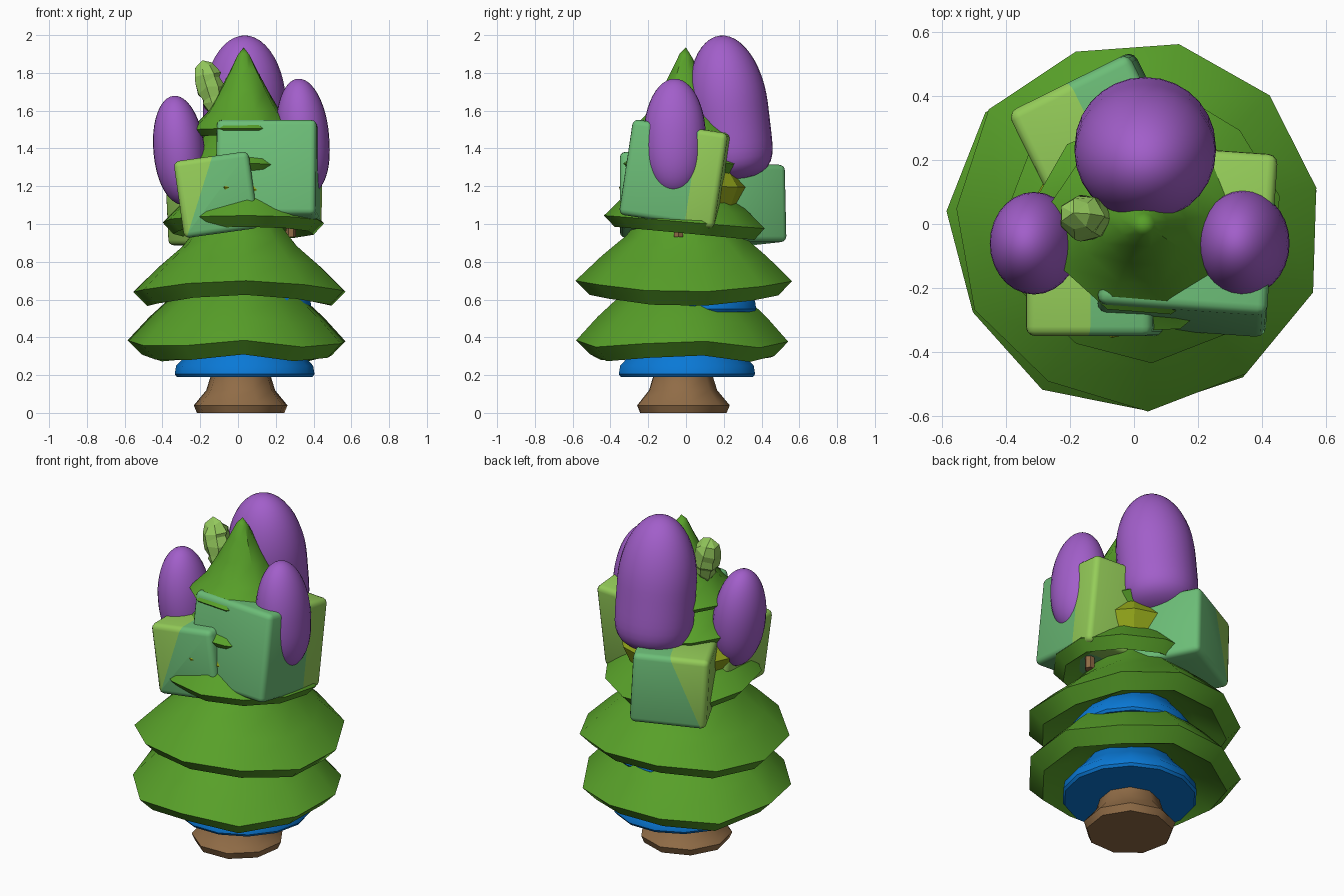
import bpy, bmesh, math, random
from mathutils import Matrix, Euler, Vector

if "Cube" in bpy.data.objects:
    bpy.data.objects.remove(bpy.data.objects["Cube"])

random.seed(4)


def mat(name, rgb):
    m = bpy.data.materials.new(name)
    m.diffuse_color = (*rgb, 1)
    m.use_nodes = True
    m.node_tree.nodes["Principled BSDF"].inputs["Base Color"].default_value = m.diffuse_color
    return m


GREEN = mat("leaf green", (0.097, 0.352, 0.022))
BLUE = mat("blue", (0.003, 0.19, 0.67))
BROWN = mat("bark brown", (0.28, 0.15, 0.062))
PURPLE = mat("purple", (0.36, 0.113, 0.59))
TEAL = mat("soft teal green", (0.15, 0.51, 0.185))
LIME = mat("light lime", (0.30, 0.61, 0.10))
CONE = mat("pale cone green", (0.30, 0.59, 0.11))
OLIVE = mat("olive yellow", (0.28, 0.37, 0.010))


def finish(name, bm, mats, smooth=40):
    bmesh.ops.recalc_face_normals(bm, faces=bm.faces[:])
    me = bpy.data.meshes.new(name)
    bm.to_mesh(me)
    bm.free()
    for m in mats:
        me.materials.append(m)
    ob = bpy.data.objects.new(name, me)
    bpy.context.collection.objects.link(ob)
    if smooth:
        for p in me.polygons:
            p.use_smooth = True
        me.set_sharp_from_angle(angle=math.radians(smooth))
    return ob


def lathe(name, profile, n, loc, material, rot=(0, 0, 0), squash=1, wave=None,
          jitter=0.0, ring_jitter=0.0, z_jitter=0.0, phase=0.0, smooth=40):
    """Stack of n-sided rings (radius, z); radius 0 closes to a point."""
    bm = bmesh.new()
    M = Matrix.Translation(loc) @ Euler(rot).to_matrix().to_4x4()
    wob = [1 + random.uniform(-jitter, jitter) for _ in range(n)]
    rings = []
    for r, z in profile:
        if r == 0:
            rings.append([bm.verts.new(M @ Vector((0, 0, z)))])
            continue
        ring = []
        for i in range(n):
            a = phase + math.tau * i / n
            k = r * wob[i] * (1 + random.uniform(-ring_jitter, ring_jitter))
            dz = (wave(a) if wave else 0) + random.uniform(-z_jitter, z_jitter)
            ring.append(bm.verts.new(M @ Vector((k * math.cos(a) * squash, k * math.sin(a), z + dz))))
        rings.append(ring)
    for a, b in zip(rings, rings[1:]):
        for i in range(n):
            j = (i + 1) % n
            vs = [a[i % len(a)], a[j % len(a)], b[j % len(b)], b[i % len(b)]]
            bm.faces.new(list(dict.fromkeys(vs)))
    for ring in (rings[0], rings[-1]):
        if len(ring) > 2:
            bm.faces.new(ring)
    return finish(name, bm, [material], smooth)


def tier(name, r, z, top, loc, wave, lip=0.075, n=11, phase=0.2):
    """Skirt of needles: hollow underside, slanted lip, gently curved top."""
    prof = [(0, z + 0.04), (r * 0.6, z + 0.01), (r * 0.87, z - lip), (r, z)] + top
    return lathe(name, prof, n, (*loc, 0), GREEN, wave=wave, jitter=0.025, phase=phase)


def gift(name, size, loc, rot, cut_co, cut_no):
    """Rounded box, lime on the side the cut normal points to, teal elsewhere."""
    bm = bmesh.new()
    bmesh.ops.create_cube(bm, size=1, matrix=Matrix.Diagonal((*size, 1)))
    bmesh.ops.bevel(bm, geom=bm.edges[:], offset=0.03, segments=3, profile=0.5, affect='EDGES')
    co, no = Vector(cut_co), Vector(cut_no)
    bmesh.ops.bisect_plane(bm, geom=bm.verts[:] + bm.edges[:] + bm.faces[:],
                           plane_co=co, plane_no=no)
    for f in bm.faces:
        f.material_index = 1 if (f.calc_center_median() - co).dot(no) > 0 else 0
    bm.transform(Matrix.Translation(loc) @ Euler(rot).to_matrix().to_4x4())
    return finish(name, bm, [TEAL, LIME])


# trunk and a little branch stub
lathe("trunk", [(0.235, 0.0), (0.252, 0.04), (0.235, 0.06), (0.185, 0.12), (0.16, 0.2),
                (0.14, 0.4), (0.1, 1.4)], 9, (0.015, -0.02, 0), BROWN, phase=0.2)
lathe("branch_stub", [(0.028, 0.93), (0.025, 1.05)], 6, (0.28, -0.04, 0), BROWN)

# blue skirts under the leaves
for nm, loc, r, z, top in (("lower_blue_skirt", (0.035, 0.005), 0.37, 0.19, 0.6),
                           ("upper_blue_skirt", (0.055, 0.045), 0.335, 0.535, 0.9)):
    lathe(nm, [(r * 0.97, z), (r, z + 0.015), (r * 0.98, z + 0.06), (r * 0.8, z + 0.13), (0.1, top)],
          14, (*loc, 0), BLUE)

# leaf tiers
tier("leaf_tier_1", 0.575, 0.365, [(0.46, 0.49), (0.33, 0.61), (0.2, 0.72)], (0, -0.01),
     lambda a: 0.02 * math.cos(4 * a))
tier("leaf_tier_2", 0.575, 0.67, [(0.44, 0.80), (0.31, 0.91), (0.2, 1.05)], (0.01, 0),
     lambda a: -0.03 * math.cos(2 * a))
tier("leaf_tier_3", 0.43, 1.01, [(0.35, 1.09), (0.25, 1.18), (0.15, 1.35)], (0.03, 0),
     lambda a: -0.035 * math.sin(a), lip=0.06)
tier("leaf_tier_4", 0.345, 1.31, [(0.25, 1.38), (0.18, 1.48), (0.1, 1.62)], (0.02, -0.01),
     lambda a: 0.02 * math.sin(3 * a), lip=0.05, n=9)
tier("leaf_tip", 0.295, 1.495, [(0.20, 1.59), (0.135, 1.70), (0.075, 1.81), (0.035, 1.89), (0, 1.935)],
     (0.03, 0.0), lambda a: -0.012 * math.sin(a), lip=0.035, n=9, phase=0.12)

# olive faceted ring hidden among the boxes
lathe("olive_cluster", [(0.22, 1.06), (0.3, 1.08), (0.35, 1.19), (0.27, 1.29), (0.1, 1.35)], 9,
      (0.03, 0, 0), OLIVE, ring_jitter=0.06, z_jitter=0.015, phase=0.25, smooth=0)

# rounded two-tone boxes
gift("front_left_box", (0.40, 0.40, 0.41), (-0.115, -0.15, 1.155), (0, -0.14, 0),
     (-0.09, 0, 0), (-0.4, 0, 0.19))
gift("front_right_box", (0.53, 0.51, 0.51), (0.165, -0.05, 1.265), (-0.15, 0, -0.07),
     (0, 0.1, 0), (0, 1, 0))
gift("back_left_box", (0.42, 0.40, 0.41), (-0.11, 0.265, 1.1), (0, -0.05, 0.46),
     (-0.09, 0, 0), (-0.4, 0, 0.19))


# purple egg-shaped bulbs
def bulb(name, r, h, loc, rot, squash=1, base=0.7):
    prof = [(0, -0.5 * h)]
    for i in range(1, 24):
        z = -math.cos(math.pi * i / 24)
        w = max(0.0, 1 - abs(z) ** (2.0 if z > 0 else 1 / (1 - base))) ** 0.5
        prof.append((r * w, 0.5 * h * z))
    prof.append((0, 0.5 * h))
    lathe(name, prof, 28, loc, PURPLE, rot=rot, squash=squash, smooth=60)


bulb("back_bulb", 0.210, 0.77, (0.035, 0.225, 1.615), (0.12, 0, 0), 1.05, 0.86)
bulb("right_bulb", 0.165, 0.62, (0.342, -0.06, 1.46), (0, -0.08, 0), 0.85, 0.6)
bulb("left_bulb", 0.16, 0.58, (-0.312, -0.06, 1.39), (0, -0.10, 0), 0.85, 0.55)

# scaly pale green cone leaning out of the tip
lathe("scaly_cone", [(0.03, 0), (0.06, 0.05), (0.062, 0.09), (0.078, 0.13), (0.068, 0.17),
                     (0.072, 0.21), (0.05, 0.25), (0, 0.29)], 7, (-0.11, 0.0, 1.59), CONE,
      rot=(-0.12, -0.28, 0), ring_jitter=0.12, z_jitter=0.015, smooth=0)
